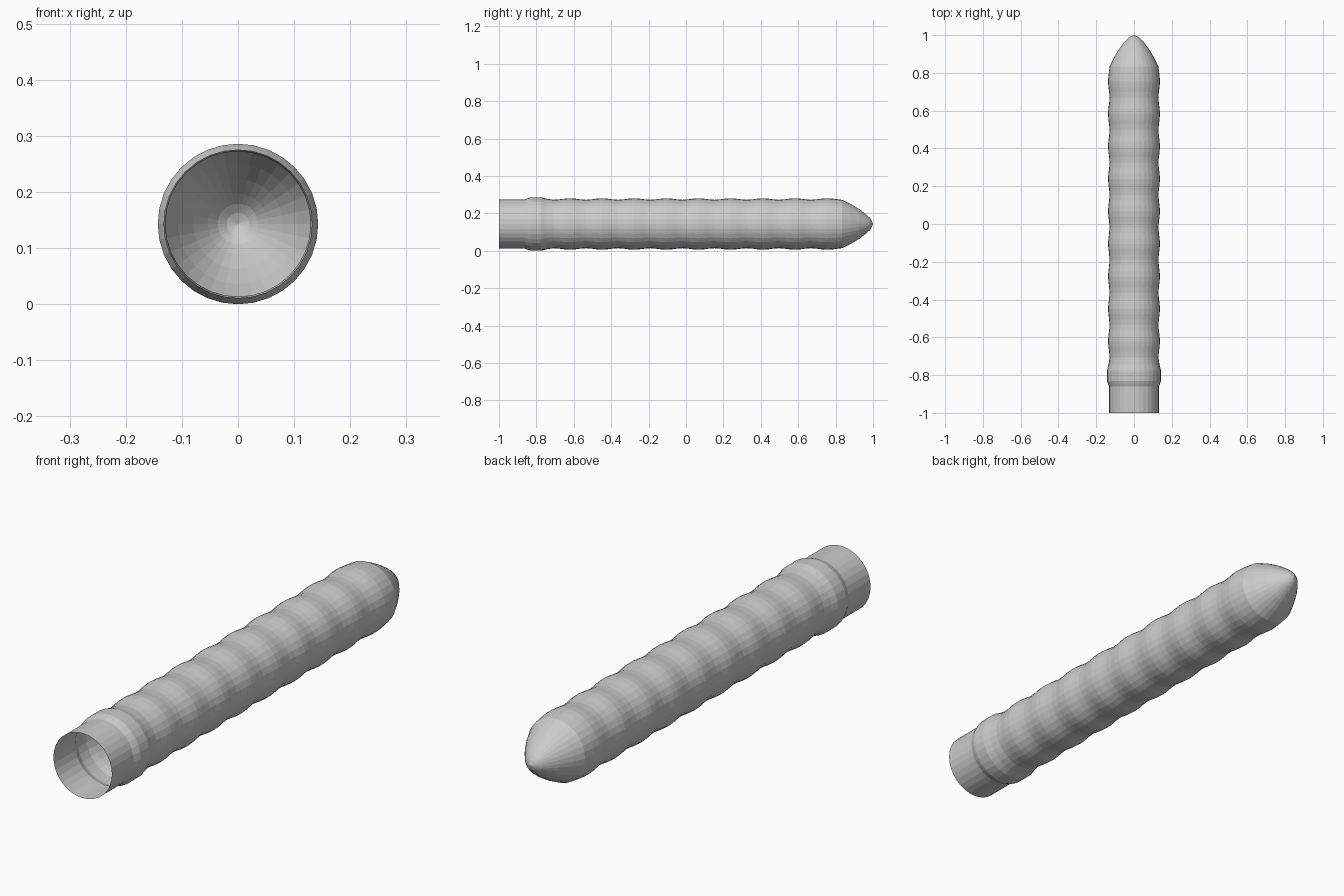
import bpy
import bmesh
from math import cos, pi
from mathutils import Vector

SIDES = 32
AXIS_Z = 0.143
PITCH = 0.172
FIRST_TROUGH = -0.707
BUMPS = 9
STEPS = 6

cube = bpy.data.objects.get("Cube")
if cube:
    bpy.data.objects.remove(cube, do_unlink=True)

# Plain grey finish
grey = bpy.data.materials.new("light_grey")
grey.use_nodes = True
colour = (0.6, 0.6, 0.6, 1)
grey.diffuse_color = colour
grey.node_tree.nodes["Principled BSDF"].inputs["Base Color"].default_value = colour

# Open sleeve and raised collar: (distance along y, radius)
profile = [(-1, 0.132), (-0.86, 0.132), (-0.845, 0.138), (-0.83, 0.143),
           (-0.775, 0.143), (-0.745, 0.135)]

# Rippled body
for i in range(BUMPS * STEPS - 1):
    t = i / STEPS
    profile.append((FIRST_TROUGH + t * PITCH, 0.1335 - 0.004 * cos(2 * pi * t)))

# Rounded pointed nose
profile += [(0.835, 0.129), (0.88, 0.107), (0.925, 0.080), (0.96, 0.054),
            (0.98, 0.036), (0.992, 0.020), (1, 0)]

# Revolve the profile around the y axis into a hollow shell
bm = bmesh.new()
verts = [bm.verts.new((0, y, AXIS_Z - r)) for y, r in profile]
edges = [bm.edges.new(pair) for pair in zip(verts, verts[1:])]
bmesh.ops.spin(bm, geom=verts + edges, cent=Vector((0, 0, AXIS_Z)),
               axis=Vector((0, 1, 0)), angle=2 * pi, steps=SIDES)
bmesh.ops.remove_doubles(bm, verts=bm.verts, dist=0.0001)
bmesh.ops.recalc_face_normals(bm, faces=bm.faces)
# An open shell: make the nose point outward
if max(bm.faces, key=lambda f: f.calc_center_median().y).normal.y < 0:
    bmesh.ops.reverse_faces(bm, faces=bm.faces)

mesh = bpy.data.meshes.new("ribbed_tube")
bm.to_mesh(mesh)
bm.free()
mesh.materials.append(grey)
tube = bpy.data.objects.new("ribbed_tube", mesh)
bpy.context.collection.objects.link(tube)
